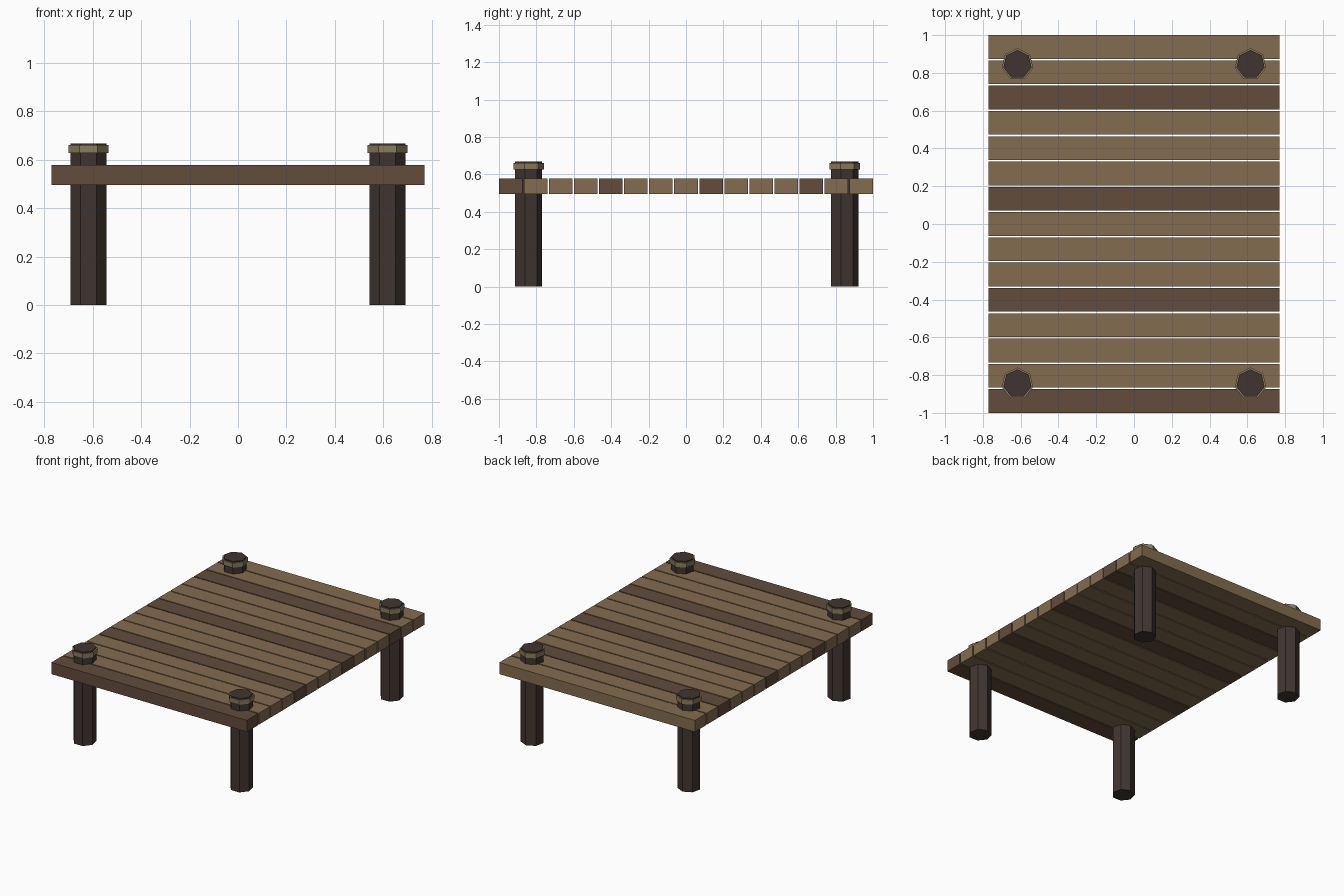
import bpy, math

if "Cube" in bpy.data.objects:
    bpy.data.objects.remove(bpy.data.objects["Cube"])


def material(name, rgb):
    m = bpy.data.materials.new(name)
    m.diffuse_color = (*[(c / 255) ** 2.2 for c in rgb], 1)
    m.use_nodes = True
    m.node_tree.nodes["Principled BSDF"].inputs["Base Color"].default_value = m.diffuse_color
    return m


light_wood = material("light_wood", (130, 108, 80))
dark_wood = material("dark_wood", (98, 77, 62))
post_wood = material("post_wood", (66, 56, 52))
rope = material("rope", (138, 124, 92))


def box(name, size, loc, mat):
    bpy.ops.mesh.primitive_cube_add(size=1, location=loc)
    ob = bpy.context.object
    ob.name = name
    ob.scale = size
    ob.data.materials.append(mat)


def prism(name, radius, z0, z1, x, y, mat):
    # seven-sided prism with one corner pointing to +y
    bpy.ops.mesh.primitive_cylinder_add(vertices=7, radius=radius, depth=z1 - z0,
                                        location=(x, y, (z0 + z1) / 2))
    ob = bpy.context.object
    ob.name = name
    ob.data.materials.append(mat)


# Deck planks, every fourth one dark
COUNT, GAP = 15, 0.008
pitch = (2 + GAP) / COUNT
width = pitch - GAP
for i in range(COUNT):
    y = -1 + width / 2 + i * pitch
    box(f"deck_plank_{i + 1}", (1.54, width, 0.082), (0, y, 0.537),
        dark_wood if i % 4 == 0 else light_wood)

# Corner posts with a band near the top
for sx, side in ((-1, "left"), (1, "right")):
    for sy, end in ((-1, "front"), (1, "back")):
        x, y = sx * 0.617, sy * 0.845
        prism(f"{end}_{side}_post", 0.076, 0, 0.668, x, y, post_wood)
        prism(f"{end}_{side}_post_band", 0.085, 0.627, 0.66, x, y, rope)
